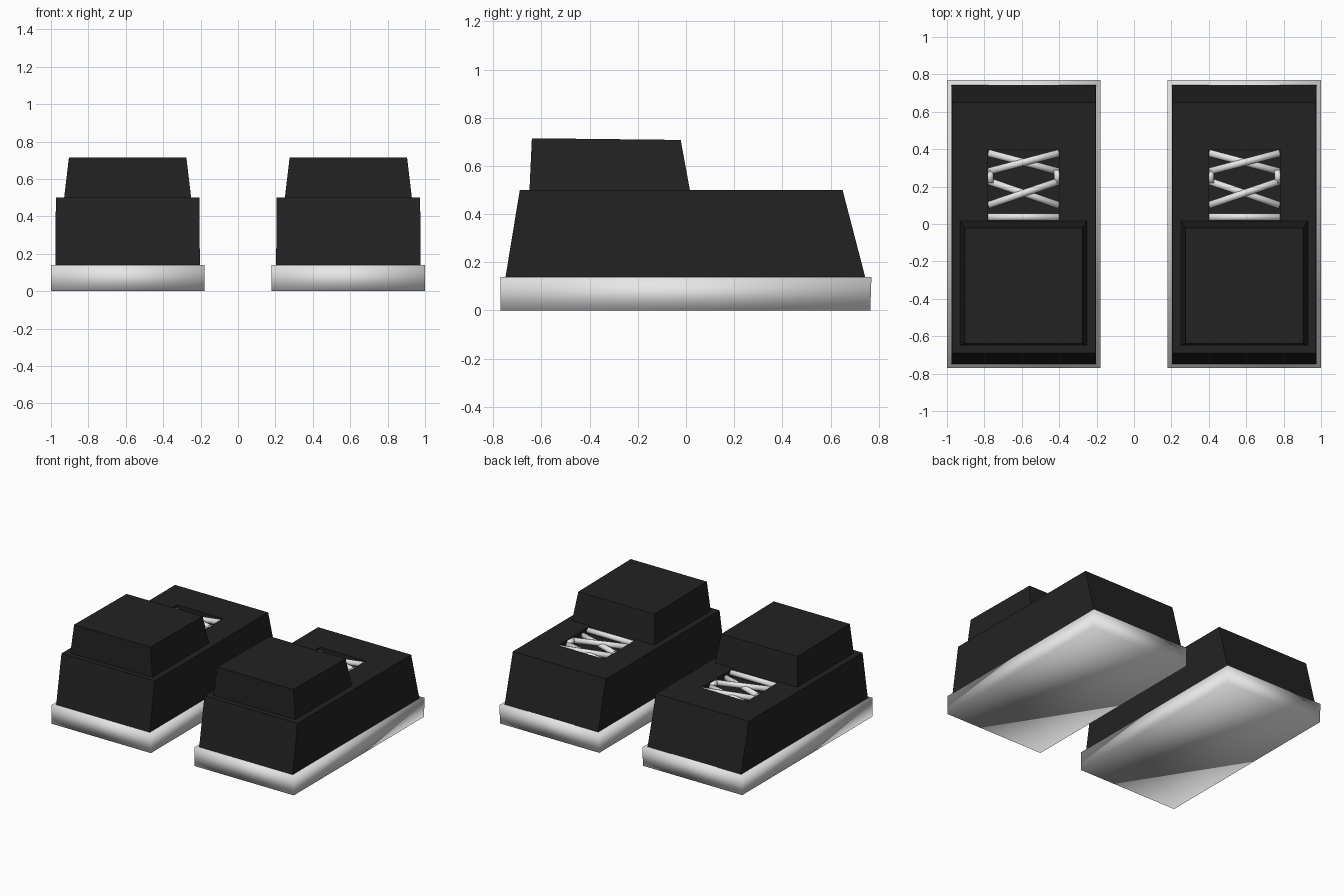
import bpy, bmesh
from mathutils import Vector

if "Cube" in bpy.data.objects:
    bpy.data.objects.remove(bpy.data.objects["Cube"])


def material(name, rgb):
    m = bpy.data.materials.new(name)
    m.diffuse_color = (*rgb, 1)
    m.use_nodes = True
    m.node_tree.nodes["Principled BSDF"].inputs["Base Color"].default_value = m.diffuse_color
    return m


BLACK = material("black fabric", (0.016, 0.016, 0.016))
WHITE = material("white rubber", (0.8, 0.8, 0.8))


def finish(name, bm, mat, smooth):
    bmesh.ops.recalc_face_normals(bm, faces=bm.faces)
    for f in bm.faces:
        f.smooth = smooth
    me = bpy.data.meshes.new(name)
    bm.to_mesh(me)
    bm.free()
    me.materials.append(mat)
    ob = bpy.data.objects.new(name, me)
    bpy.context.collection.objects.link(ob)
    return ob


def frustum(name, cx, bottom, top, mat, smooth):
    """Tapered box; each end is (half width, y front, y back, z front, z back)."""
    bm = bmesh.new()
    rings = []
    for hw, y0, y1, z0, z1 in (bottom, top):
        rings.append([bm.verts.new(p) for p in (
            (cx - hw, y0, z0), (cx + hw, y0, z0), (cx + hw, y1, z1), (cx - hw, y1, z1))])
    a, b = rings
    bm.faces.new(a[::-1])
    bm.faces.new(b)
    for i in range(4):
        j = (i + 1) % 4
        bm.faces.new((a[i], a[j], b[j], b[i]))
    return finish(name, bm, mat, smooth)


def lace_set(name, cx, strands, radius):
    """Round cords between pairs of points, with x measured from the shoe centre."""
    bm = bmesh.new()
    for p, q in strands:
        p, q = Vector(p), Vector(q)
        p.x += cx
        q.x += cx
        d = q - p
        mat = d.to_track_quat('Z', 'Y').to_matrix().to_4x4()
        mat.translation = (p + q) / 2
        bmesh.ops.create_cone(bm, cap_ends=True, segments=10, radius1=radius,
                              radius2=radius, depth=d.length, matrix=mat)
    return finish(name, bm, WHITE, True)


W = 0.19   # half width of the lace opening
Z = 0.477  # height of the lace centres
STRANDS = [
    ((-W, 0.037, Z), (W, 0.037, Z)),
    ((-W, 0.10, Z), (W, 0.23, Z)),
    ((W, 0.10, Z - 0.012), (-W, 0.23, Z - 0.012)),
    ((-W, 0.28, Z), (W, 0.38, Z)),
    ((W, 0.28, Z - 0.012), (-W, 0.38, Z - 0.012)),
    ((-W + 0.01, 0.22, Z), (-W + 0.01, 0.29, Z)),
    ((W - 0.01, 0.22, Z), (W - 0.01, 0.29, Z)),
]

for side, cx in (("left", -0.59), ("right", 0.59)):
    # thick sole
    frustum(side + "_sole", cx, (0.41, -0.77, 0.765, 0, 0),
            (0.41, -0.77, 0.77, 0.14, 0.14), WHITE, True)

    # shoe body with a shallow lace opening cut in the top
    body = frustum(side + "_body", cx, (0.386, -0.75, 0.745, 0.135, 0.135),
                   (0.384, -0.69, 0.65, 0.50, 0.50), BLACK, False)
    cutter = frustum(side + "_opening_cutter", cx, (W, 0.015, 0.395, 0.44, 0.44),
                     (W, 0.015, 0.395, 0.6, 0.6), BLACK, False)
    cutter.hide_render = True
    cutter.hide_viewport = True
    cut = body.modifiers.new("lace opening", 'BOOLEAN')
    cut.operation = 'DIFFERENCE'
    cut.solver = 'EXACT'
    cut.object = cutter

    # ankle block
    frustum(side + "_ankle", cx, (0.34, -0.65, 0.017, 0.495, 0.495),
            (0.314, -0.64, -0.022, 0.715, 0.708), BLACK, False)

    # crossed laces
    lace_set(side + "_laces", cx, STRANDS, 0.02)
